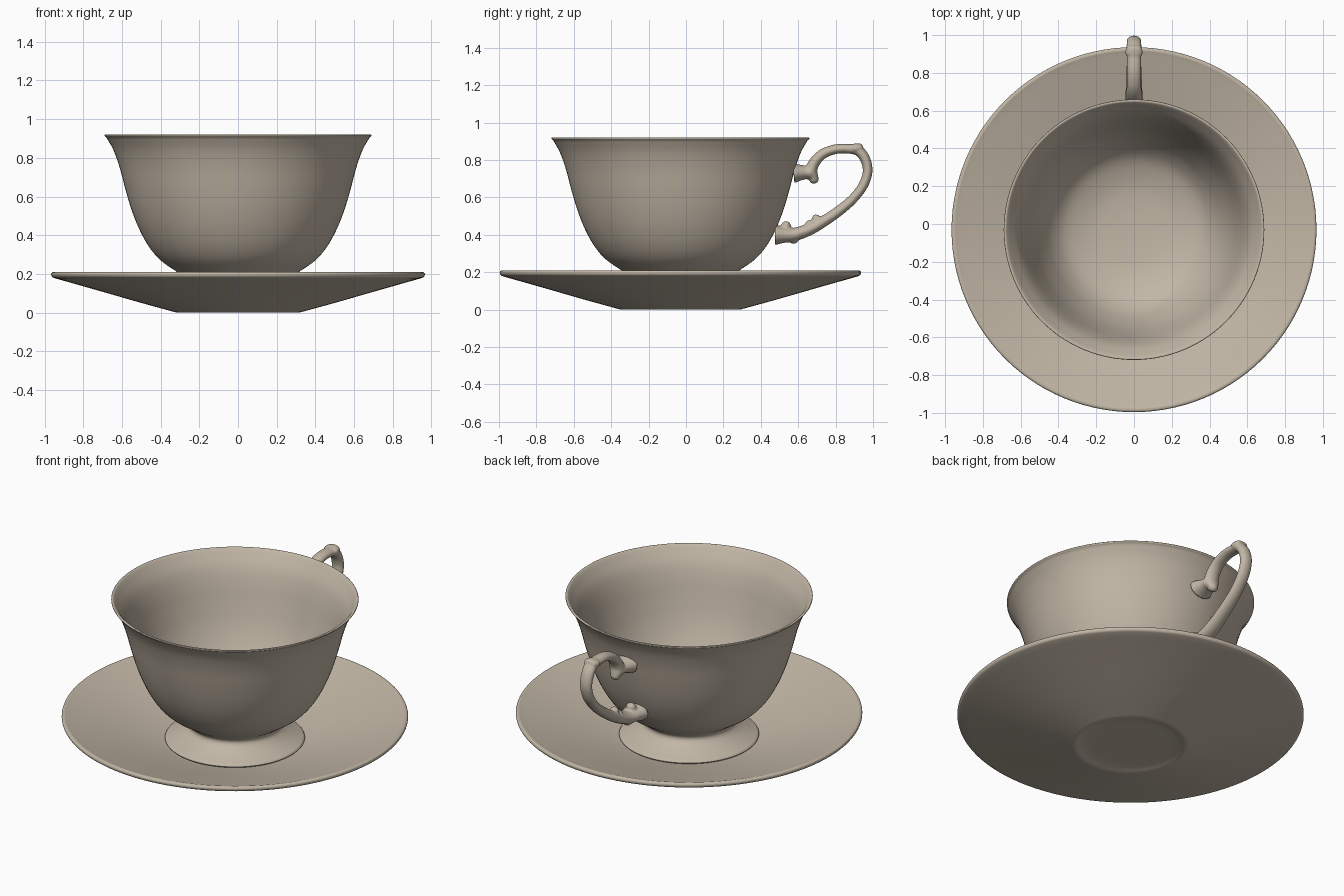
import bpy, bmesh, math
from mathutils import Vector

if "Cube" in bpy.data.objects:
    bpy.data.objects.remove(bpy.data.objects["Cube"])

CY = -0.03  # shared axis of the cup and saucer
SEG = 112

china = bpy.data.materials.new("warm beige china")
china.diffuse_color = (0.54, 0.47, 0.38, 1)
china.use_nodes = True
china.node_tree.nodes["Principled BSDF"].inputs["Base Color"].default_value = china.diffuse_color


def smooth_run(pts, n=5):
    """Catmull-Rom curve through the points (any dimension)."""
    p = [Vector(q) for q in pts]
    p = [2 * p[0] - p[1]] + p + [2 * p[-1] - p[-2]]
    out = []
    for i in range(1, len(p) - 2):
        a, b, c, d = p[i - 1:i + 3]
        for k in range(n):
            t = k / n
            out.append(0.5 * (2 * b + (c - a) * t + (2 * a - 5 * b + 4 * c - d) * t * t
                              + (3 * b - a - 3 * c + d) * t ** 3))
    out.append(p[-2])
    return out


def finish(name, bm):
    bmesh.ops.remove_doubles(bm, verts=bm.verts, dist=0.0004)
    bmesh.ops.recalc_face_normals(bm, faces=bm.faces)
    me = bpy.data.meshes.new(name)
    bm.to_mesh(me)
    bm.free()
    ob = bpy.data.objects.new(name, me)
    bpy.context.collection.objects.link(ob)
    me.materials.append(china)
    return ob


def shade(ob, angle=40):
    bpy.ops.object.select_all(action='DESELECT')
    ob.select_set(True)
    bpy.context.view_layer.objects.active = ob
    bpy.ops.object.shade_smooth_by_angle(angle=math.radians(angle))


def lathe(name, runs):
    """Revolve smoothed (radius, z) runs around the common axis."""
    bm = bmesh.new()
    prof = [q for run in runs for q in smooth_run(run)]
    rings = [[bm.verts.new((r * math.cos(2 * math.pi * i / SEG),
                            CY + r * math.sin(2 * math.pi * i / SEG), z))
              for i in range(SEG)] for r, z in prof]
    for a, b in zip(rings, rings[1:]):
        for i in range(SEG):
            j = (i + 1) % SEG
            bm.faces.new((a[i], a[j], b[j], b[i]))
    ob = finish(name, bm)
    shade(ob)
    return ob


# saucer: recessed base, shallow flaring underside, rounded lip, dished top
lathe("saucer", [
    [(0, 0.014), (0.15, 0.014), (0.25, 0.012), (0.31, 0.0)],
    [(0.31, 0.0), (0.325, 0.002), (0.34, 0.006)],
    [(0.34, 0.006), (0.50, 0.05), (0.65, 0.093), (0.80, 0.136), (0.945, 0.177)],
    [(0.945, 0.177), (0.96, 0.184), (0.966, 0.196), (0.962, 0.207), (0.95, 0.21), (0.936, 0.206)],
    [(0.936, 0.206), (0.80, 0.168), (0.65, 0.126), (0.50, 0.086), (0.36, 0.055),
     (0.20, 0.038), (0, 0.035)],
])

# cup: flared foot, waist, bowl, thin lip and hollow inside
lathe("cup", [
    [(0, 0.12), (0.12, 0.115), (0.24, 0.09), (0.36, 0.055)],
    [(0.36, 0.055), (0.38, 0.058), (0.39, 0.067), (0.385, 0.076)],
    [(0.385, 0.076), (0.34, 0.095), (0.29, 0.122), (0.262, 0.15), (0.268, 0.178), (0.315, 0.21),
     (0.40, 0.27), (0.46, 0.34), (0.51, 0.43), (0.55, 0.53), (0.583, 0.64), (0.612, 0.75),
     (0.644, 0.84), (0.68, 0.905)],
    [(0.68, 0.905), (0.689, 0.913), (0.688, 0.92), (0.678, 0.92), (0.668, 0.91)],
    [(0.668, 0.91), (0.618, 0.835), (0.585, 0.75), (0.555, 0.64), (0.522, 0.53), (0.48, 0.43),
     (0.43, 0.345), (0.36, 0.28), (0.24, 0.235), (0.12, 0.22), (0, 0.217)],
])


# handle: tubes of (y, z, radius) widened in x, then fused with beads
def add_tube(bm, pts, widen=1.45, sides=20):
    path = smooth_run(pts, 6)
    rings = []
    for i, p in enumerate(path):
        t = path[min(i + 1, len(path) - 1)] - path[max(i - 1, 0)]
        n = Vector((-t[1], t[0])).normalized()
        ring = []
        for k in range(sides):
            a = 2 * math.pi * k / sides
            u = p[2] * math.cos(a)
            ring.append(bm.verts.new((widen * p[2] * math.sin(a), p[0] + n[0] * u, p[1] + n[1] * u)))
        rings.append(ring)
    for a, b in zip(rings, rings[1:]):
        for k in range(sides):
            j = (k + 1) % sides
            bm.faces.new((a[k], a[j], b[j], b[k]))
    bm.faces.new(rings[0])
    bm.faces.new(rings[-1])


def add_bead(bm, y, z, r, widen=1.2):
    made = bmesh.ops.create_uvsphere(bm, u_segments=20, v_segments=12, radius=r)["verts"]
    for v in made:
        v.co = Vector((v.co.x * widen, v.co.y + y, v.co.z + z))


bm = bmesh.new()
# main loop from the upper joint over the thumb rest to the lower joint
add_tube(bm, [(0.665, 0.735, 0.033), (0.685, 0.785, 0.030), (0.73, 0.832, 0.027),
              (0.80, 0.858, 0.026), (0.87, 0.860, 0.026), (0.925, 0.848, 0.028),
              (0.960, 0.80, 0.027), (0.971, 0.735, 0.026), (0.945, 0.66, 0.026),
              (0.89, 0.59, 0.026), (0.82, 0.53, 0.028), (0.74, 0.475, 0.030),
              (0.66, 0.430, 0.033), (0.58, 0.402, 0.036), (0.52, 0.40, 0.044),
              (0.475, 0.40, 0.055)])
# upper joint and its hanging curl
add_tube(bm, [(0.575, 0.73, 0.055), (0.60, 0.732, 0.046), (0.64, 0.733, 0.036), (0.67, 0.73, 0.034)])
add_tube(bm, [(0.665, 0.75, 0.032), (0.678, 0.72, 0.028), (0.687, 0.70, 0.022)])
add_bead(bm, 0.684, 0.698, 0.026)
# thumb rest peak
add_tube(bm, [(0.90, 0.862, 0.026), (0.925, 0.867, 0.023), (0.944, 0.868, 0.018)], 1.9)
# scroll bumps and knob on the lower arm
add_bead(bm, 0.695, 0.487, 0.023)
add_bead(bm, 0.66, 0.455, 0.024)
add_bead(bm, 0.535, 0.448, 0.026)
add_bead(bm, 0.575, 0.378, 0.027)
handle = finish("handle", bm)
shade(handle)
remesh = handle.modifiers.new("fuse", 'REMESH')
remesh.mode = 'VOXEL'
remesh.voxel_size = 0.007
remesh.use_smooth_shade = True
soft = handle.modifiers.new("soften", 'SMOOTH')
soft.factor = 0.5
soft.iterations = 5
